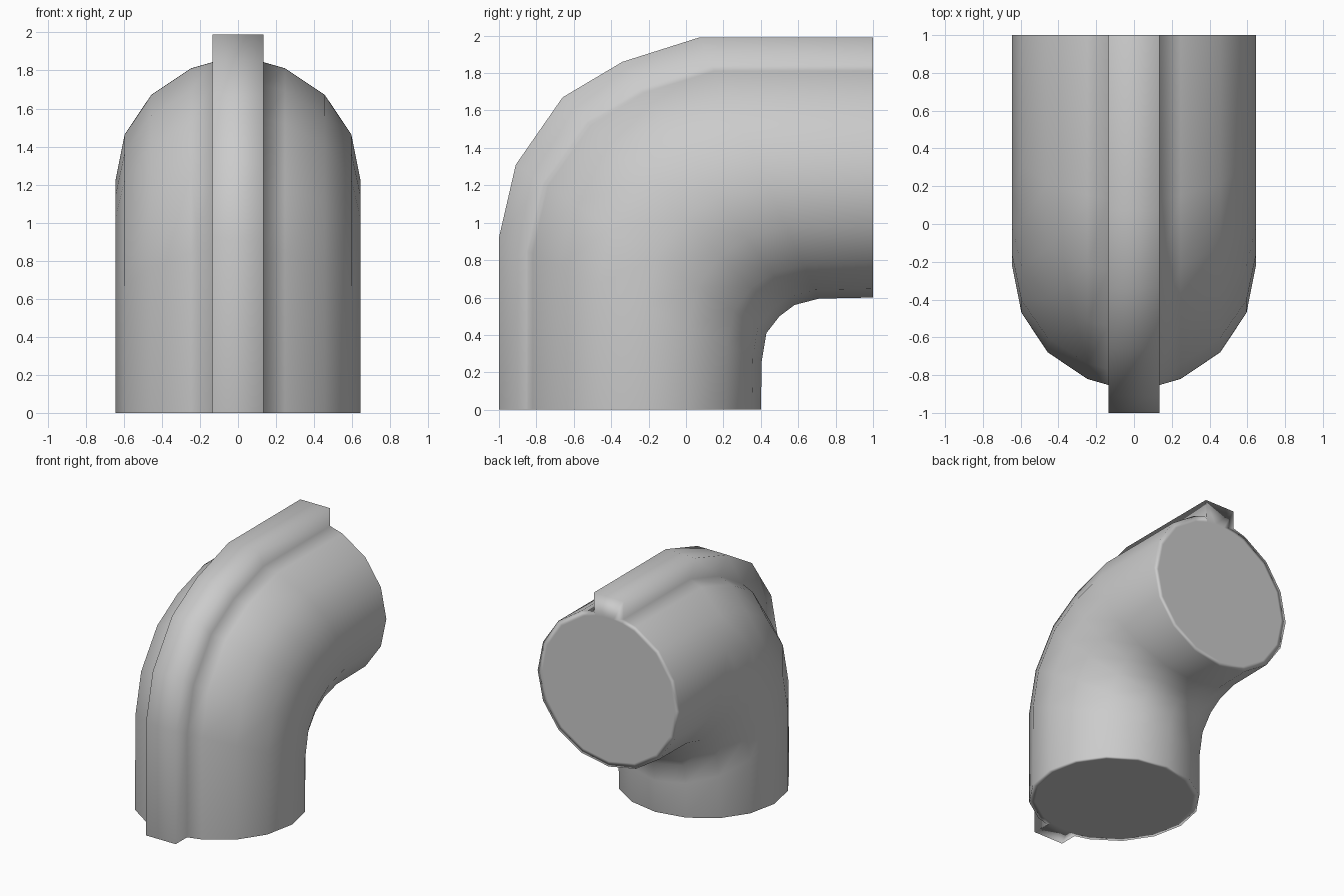
import bpy, bmesh, math
from mathutils import Vector

if "Cube" in bpy.data.objects:
    bpy.data.objects.remove(bpy.data.objects["Cube"])

# Stations along the bend: (inner y, inner z), (rib crest y, rib crest z)
STATIONS = [((0.40, 0.00), (-1.00, 0.00)),
            ((0.405, 0.26), (-1.00, 0.92)),
            ((0.43, 0.41), (-0.91, 1.31)),
            ((0.50, 0.50), (-0.66, 1.67)),
            ((0.58, 0.56), (-0.34, 1.86)),
            ((0.71, 0.594), (0.07, 1.99)),
            ((1.00, 0.60), (1.00, 1.99))]
HEIGHT = 1.395      # section height including the rib
CENTRE = 0.62       # pipe centre above the inner side
RADIUS = 0.645
RIB = 0.135         # half width of the rib


def circle_point(angle, r):
    """Point on the pipe, angle measured from the rib side."""
    c = math.cos(angle)
    return (r * math.sin(angle), CENTRE + c * r * (1 if c > 0 else CENTRE / RADIUS))


# Cross-section: 16-sided pipe whose outer corner is replaced by a square rib
angles = [math.radians(22.5 * i) for i in range(1, 16)]
section = [(RIB, HEIGHT), (RIB, 1.248)]
section += [circle_point(a, RADIUS) for a in angles]
section += [(-RIB, 1.248), (-RIB, HEIGHT)]

# Slightly smaller outline for the flat end discs
disc_angles = [math.radians(d) for d in (4, 12)] + angles
disc_angles += [math.radians(d) for d in (348, 356)]
disc = [circle_point(a, 0.60) for a in disc_angles]

bm = bmesh.new()


def ring(station, points):
    inner, crest = (Vector((0, *p)) for p in station)
    return [bm.verts.new(inner.lerp(crest, h / HEIGHT) + Vector((x, 0, 0)))
            for x, h in points]


def bridge(a, b):
    n = len(a)
    for i in range(n):
        j = (i + 1) % n
        bm.faces.new((a[i], a[j], b[j], b[i])).smooth = True


# Pipe walls
rings = [ring(s, section) for s in STATIONS]
for a, b in zip(rings, rings[1:]):
    bridge(a, b)

# End rims and discs
for station, outer in ((STATIONS[0], rings[0]), (STATIONS[-1], rings[-1])):
    inner = ring(station, disc)
    bridge(outer, inner)
    cap = bm.faces.new(inner)
    for e in cap.edges:
        e.smooth = False

bmesh.ops.recalc_face_normals(bm, faces=bm.faces[:])
mesh = bpy.data.meshes.new("pipe_elbow")
bm.to_mesh(mesh)
bm.free()
elbow = bpy.data.objects.new("pipe_elbow", mesh)
bpy.context.collection.objects.link(elbow)

# Large faces dominate the soft shading
weighted = elbow.modifiers.new("weighted_normals", 'WEIGHTED_NORMAL')
weighted.keep_sharp = True
